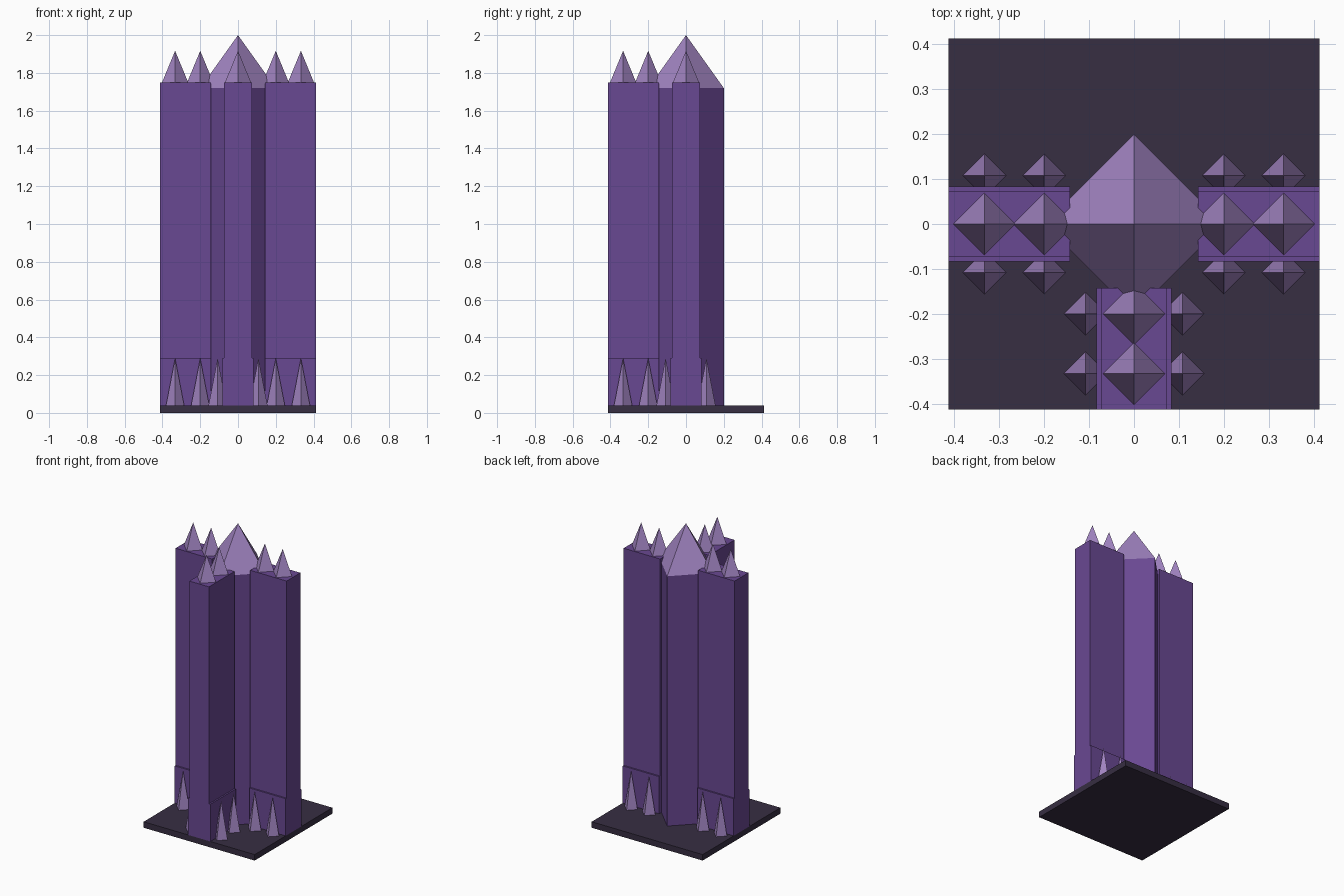
import bpy
from mathutils import Matrix
from math import radians

if "Cube" in bpy.data.objects:
    bpy.data.objects.remove(bpy.data.objects["Cube"])


def material(name, rgb):
    m = bpy.data.materials.new(name)
    lin = [(c / 255 / 12.92) if c < 10 else ((c / 255 + 0.055) / 1.055) ** 2.4 for c in rgb]
    m.diffuse_color = (*lin, 1)
    m.use_nodes = True
    m.node_tree.nodes["Principled BSDF"].inputs["Base Color"].default_value = m.diffuse_color
    return m


DARK = material("dark_slate", (55, 46, 66))
PURPLE = material("deep_purple", (105, 72, 146))
LILAC = material("pale_lilac", (160, 131, 192))


def finish(name, mat, turn):
    ob = bpy.context.object
    ob.name = name
    ob.data.materials.append(mat)
    ob.matrix_world = Matrix.Rotation(radians(turn), 4, 'Z') @ ob.matrix_basis
    return ob


def box(name, mat, x, y, z, turn=0):
    # x, y, z are (low, high) ranges
    bpy.ops.mesh.primitive_cube_add(size=1, location=[(a + b) / 2 for a, b in (x, y, z)])
    bpy.context.object.scale = [b - a for a, b in (x, y, z)]
    return finish(name, mat, turn)


def spike(name, mat, x, y, r, z0, z1, turn=0, top=0):
    # four-sided spike or prism with its corners on the axes
    bpy.ops.mesh.primitive_cone_add(vertices=4, radius1=r, radius2=top, depth=z1 - z0,
                                    location=(x, y, (z0 + z1) / 2))
    return finish(name, mat, turn)


# base slab
box("base", DARK, (-0.413, 0.413), (-0.413, 0.413), (0, 0.04))

# diamond-plan central tower and its pointed roof
spike("central_tower", PURPLE, 0, 0, 0.2, 0.04, 1.72, top=0.2)
spike("central_roof", LILAC, 0, 0, 0.2, 1.72, 2.0)

# three wings: right, left and front
for side, turn in (("right", 0), ("left", 180), ("front", -90)):
    box(f"{side}_wing", PURPLE, (0.142, 0.413), (-0.073, 0.073), (0.04, 1.75), turn)
    box(f"{side}_plinth", PURPLE, (0.142, 0.413), (-0.083, 0.083), (0.04, 0.29), turn)
    for i, x in enumerate((0.2, 0.333)):
        spike(f"{side}_roof_spike_{i}", LILAC, x, 0, 0.069, 1.75, 1.917, turn)
        for s in (-1, 1):
            spike(f"{side}_foot_spike_{i}_{'a' if s < 0 else 'b'}", LILAC,
                  x, s * 0.108, 0.048, 0.04, 0.29, turn)
